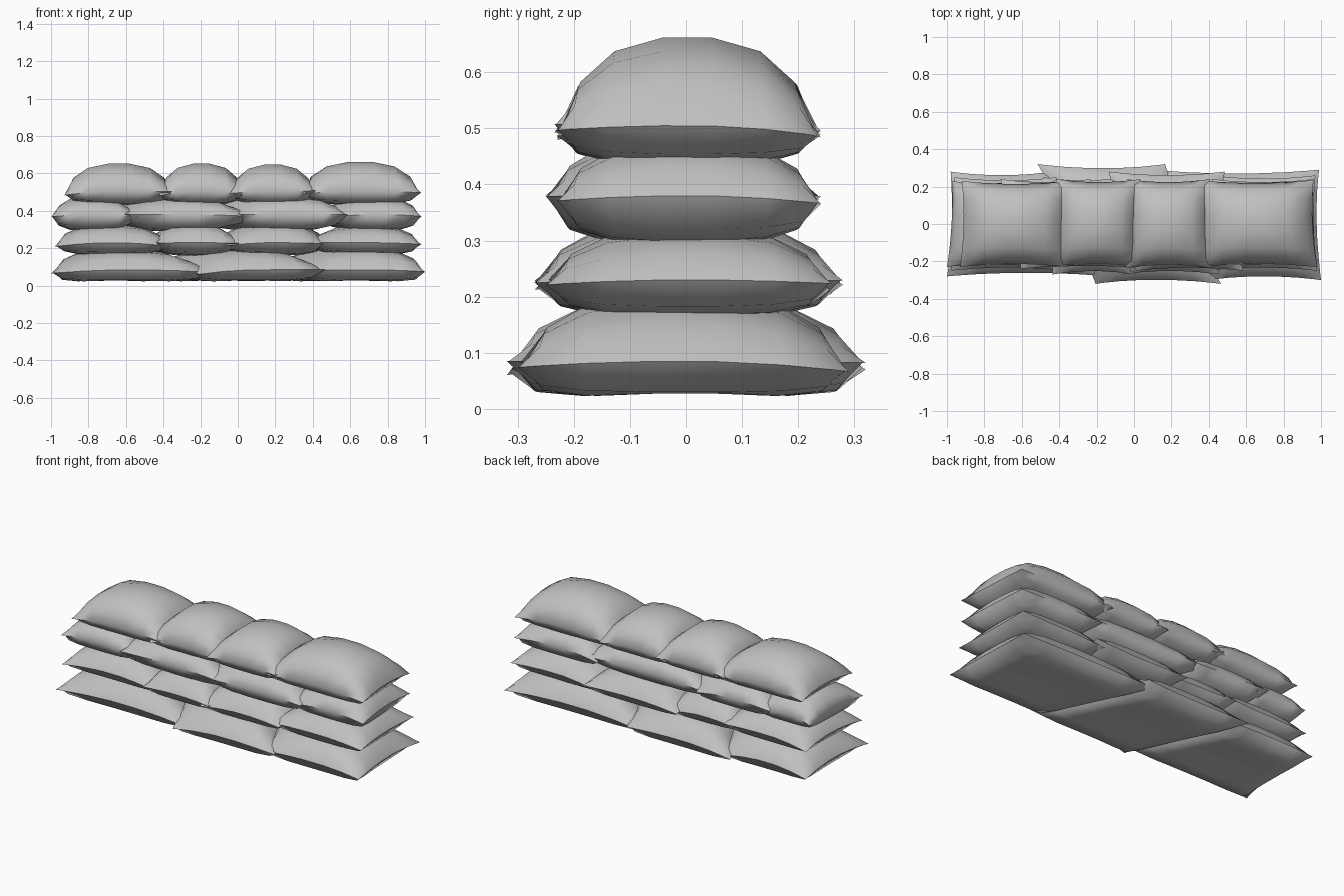
import bpy
import bmesh
import math
import random

random.seed(4)
cube = bpy.data.objects.get("Cube")
if cube:
    bpy.data.objects.remove(cube, do_unlink=True)

# Single plain cloth colour
cloth = bpy.data.materials.new("grey_cloth")
cloth.use_nodes = True
grey = (0.53, 0.53, 0.53, 1)
cloth.diffuse_color = grey
cloth.node_tree.nodes["Principled BSDF"].inputs["Base Color"].default_value = grey

STEPS = [-1, -0.88, -0.6, -0.2, 0.2, 0.6, 0.88, 1]
LAST = len(STEPS) - 1


def mix(a, b, t):
    return a + (b - a) * t


def bag(name, front, back, depth, seam, top, bottom, hollow=0):
    """Stuffed bag: two bulging sheets joined along a seam with pointed corners."""
    bm = bmesh.new()
    wobble = {(a, b): random.uniform(-0.015, 0.015) for a in (-1, 1) for b in (-1, 1)}

    def point(u, v, upper):
        s = (u * (1 - 0.05 * (1 - v * v)) + 1) / 2
        t = (v * (1 - 0.07 * (1 - u * u)) + 1) / 2
        x = mix(mix(front[0], front[1], s), mix(back[0], back[1], s), t)
        y = mix(depth[0], depth[1], t)
        full = (1 - abs(u) ** 2.5) * (1 - abs(v) ** 2.5)
        corner = wobble[(1 if u > 0 else -1, 1 if v > 0 else -1)]
        z = seam + (corner - 0.012) * (u * v) ** 2
        if upper:
            z = mix(z, top, full ** 0.55)
        else:
            z = mix(z, bottom, full ** 0.3)
            z += hollow * ((1 - u * u) * (1 - v * v)) ** 2
        return bm.verts.new((x, y, z))

    upper, lower = {}, {}
    for i, u in enumerate(STEPS):
        for j, v in enumerate(STEPS):
            upper[i, j] = point(u, v, True)
            on_seam = i in (0, LAST) or j in (0, LAST)
            lower[i, j] = upper[i, j] if on_seam else point(u, v, False)
    for sheet in (upper, lower):
        for i in range(LAST):
            for j in range(LAST):
                quad = [sheet[i, j], sheet[i + 1, j], sheet[i + 1, j + 1], sheet[i, j + 1]]
                bm.faces.new(quad if sheet is upper else quad[::-1])
    bmesh.ops.recalc_face_normals(bm, faces=bm.faces)

    mesh = bpy.data.meshes.new(name)
    bm.to_mesh(mesh)
    bm.free()
    mesh.materials.append(cloth)
    obj = bpy.data.objects.new(name, mesh)
    bpy.context.collection.objects.link(obj)
    return obj


# Each row: joints along the front and the back, depth per bag, seam, top, bottom
rows = [
    ("bottom", [-1, -0.17, 0.43, 1], [-0.98, -0.48, 0.13, 0.99],
     [(-0.28, 0.28), (-0.32, 0.32), (-0.3, 0.29)], 0.085, [0.2, 0.205, 0.21], 0.0, 0.05),
    ("second", [-0.98, -0.4, -0.03, 0.42, 0.98], [-0.96, -0.45, -0.1, 0.45, 0.97],
     [(-0.25, 0.25), (-0.27, 0.25), (-0.27, 0.28), (-0.25, 0.26)],
     0.23, [0.33, 0.34, 0.34, 0.325], 0.16, 0),
    ("third", [-1, -0.57, 0.05, 0.55, 0.98], [-0.97, -0.68, -0.27, 0.45, 0.96],
     [(-0.23, 0.23), (-0.24, 0.24), (-0.25, 0.23), (-0.23, 0.24)],
     0.38, [0.48, 0.48, 0.49, 0.48], 0.29, 0),
    ("top", [-0.93, -0.39, -0.01, 0.38, 0.98], [-0.92, -0.38, 0.0, 0.37, 0.96],
     [(-0.23, 0.23), (-0.23, 0.24), (-0.235, 0.24), (-0.23, 0.235)],
     0.505, [0.655, 0.655, 0.65, 0.665], 0.43, 0),
]

bags = []
for label, front, back, depths, seam, tops, bottom, hollow in rows:
    count = len(depths)
    for n in range(count):
        # Neighbouring bags press into one another
        low = 0.035 if n > 0 else 0
        high = 0.035 if n < count - 1 else 0
        bags.append(bag(
            f"{label}_row_bag_{n + 1}",
            (front[n] - low, front[n + 1] + high),
            (back[n] - low, back[n + 1] + high),
            depths[n], seam, tops[n], bottom, hollow))

# Soft shading with a crisp seam
bpy.ops.object.select_all(action="DESELECT")
for obj in bags:
    obj.select_set(True)
bpy.context.view_layer.objects.active = bags[0]
bpy.ops.object.shade_smooth_by_angle(angle=math.radians(55))
